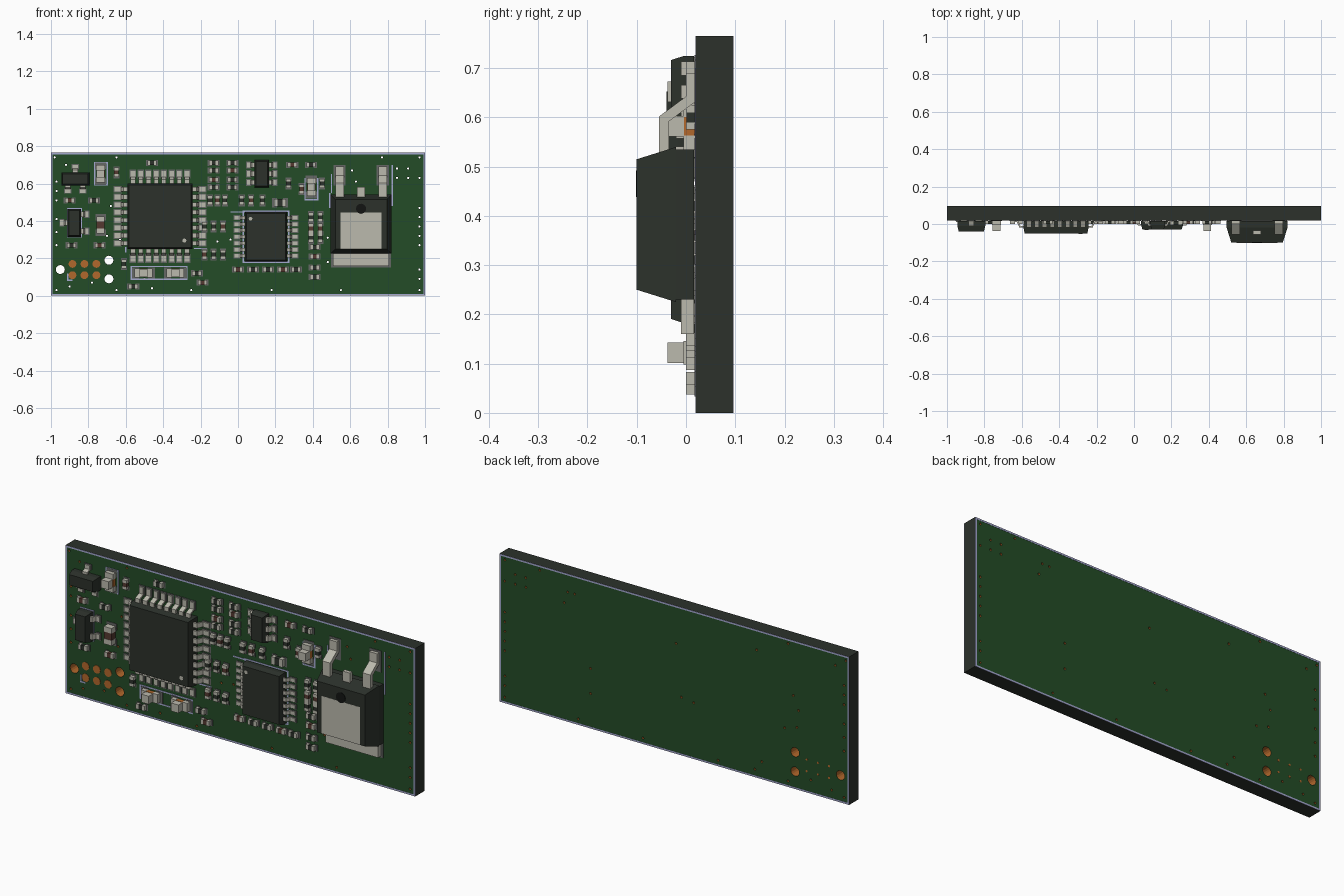
import bpy, bmesh
from math import sin, cos, pi
from mathutils import Vector

default = bpy.data.objects.get("Cube")
if default:
    bpy.data.objects.remove(default)

COLOURS = {
    "board_green": (0.017, 0.072, 0.02),
    "dark_plastic": (0.025, 0.031, 0.024),
    "metal": (0.50, 0.49, 0.42),
    "solder_grey": (0.13, 0.135, 0.13),
    "copper": (0.45, 0.14, 0.025),
    "ceramic_brown": (0.09, 0.04, 0.03),
    "lavender_ink": (0.38, 0.40, 0.64),
    "black": (0.006, 0.007, 0.006),
}
MATS = []
for name, rgb in COLOURS.items():
    m = bpy.data.materials.new(name)
    m.use_nodes = True
    m.diffuse_color = (*rgb, 1)
    m.node_tree.nodes["Principled BSDF"].inputs["Base Color"].default_value = (*rgb, 1)
    MATS.append(m)
GREEN, DARK, METAL, GREY, COPPER, BROWN, INK, BLACK = range(len(MATS))

FACE, THICK, TALL = 0.02, 0.075, 0.765


def at(x, z, h):
    """Point at height h above the front of the board."""
    return Vector((x, FACE - h, z))


class Part:
    """Collects solids into one object."""

    def __init__(self, name):
        self.name, self.bm = name, bmesh.new()

    def loft(self, low, high, mat):
        a = [self.bm.verts.new(p) for p in low]
        b = [self.bm.verts.new(p) for p in high]
        faces = [self.bm.faces.new(a), self.bm.faces.new(b[::-1])]
        for i in range(len(a)):
            j = (i + 1) % len(a)
            faces.append(self.bm.faces.new((a[i], b[i], b[j], a[j])))
        for f in faces:
            f.material_index = mat

    def box(self, x, z, w, d, h0, h1, mat, inset=0):
        def ring(h, s):
            return [at(x + i * (w / 2 - s), z + j * (d / 2 - s), h)
                    for i, j in ((-1, -1), (1, -1), (1, 1), (-1, 1))]
        self.loft(ring(h0, 0), ring(h1, inset), mat)

    def disc(self, x, z, r, h0, h1, mat, sides=16):
        def ring(h):
            return [at(x + r * cos(2 * pi * i / sides), z + r * sin(2 * pi * i / sides), h)
                    for i in range(sides)]
        self.loft(ring(h0), ring(h1), mat)

    def lead(self, x, z, angle, length, height, width, t, bends=(0.3, 0.5), pad=True):
        """Gull-wing pin bent down to a solder pad."""
        d, s = (cos(angle), sin(angle)), (-sin(angle), cos(angle))
        a, b = bends[0] * length, bends[1] * length
        prof = [(-t, height), (a, height), (b, t), (length, t),
                (length, 0), (b - t / 2, 0), (a - t / 2, height - t), (-t, height - t)]

        def side(k):
            return [at(x + u * d[0] + k * s[0], z + u * d[1] + k * s[1], h) for u, h in prof]
        self.loft(side(-width / 2), side(width / 2), METAL)
        if pad:
            u = 0.75 * length
            size = 0.7 * length, 1.4 * width
            w, l = size if abs(d[0]) > 0.5 else size[::-1]
            self.box(x + u * d[0], z + u * d[1], w, l, 0, 0.003, GREY)

    def frame(self, x0, x1, z0, z1, t=0.007, h0=0, h1=0.002):
        cx, cz = (x0 + x1) / 2, (z0 + z1) / 2
        for z in (z0 + t / 2, z1 - t / 2):
            self.box(cx, z, x1 - x0, t, h0, h1, INK)
        for x in (x0 + t / 2, x1 - t / 2):
            self.box(x, cz, t, z1 - z0, h0, h1, INK)

    def chip(self, x, z, w, d, h, bevel=0.008):
        """Plastic package with drafted upper and lower halves."""
        self.box(x, z, w, d, 0.004, h / 2, DARK)
        self.box(x, z, w, d, h / 2, h, DARK, bevel)

    def done(self):
        bmesh.ops.recalc_face_normals(self.bm, faces=self.bm.faces)
        mesh = bpy.data.meshes.new(self.name)
        self.bm.to_mesh(mesh)
        self.bm.free()
        for m in MATS:
            mesh.materials.append(m)
        ob = bpy.data.objects.new(self.name, mesh)
        bpy.context.collection.objects.link(ob)
        return ob


# Board: green faces, dark edges, drilled vias and mounting holes
p = Part("board")
p.box(0, TALL / 2, 2, TALL, -THICK, 0, DARK)
for f in p.bm.faces:
    f.normal_update()
    if abs(f.normal.y) > 0.5:
        f.material_index = GREEN
board = p.done()

drill = Part("drill")
holes = [(-95, 14), (-69, 19), (-69, 9)]
vias = [(-98, 74), (-65, 74), (-92, 70), (77, 74), (57, 67), (61, 67), (63, 61),
        (-97, 3), (-90, 5), (-78, 7), (-65, 3), (-50, 9), (-46, 4), (-25, 3),
        (18, 3), (55, 3), (-68, 48), (-70, 32), (-71, 41), (48, 31), (48, 18),
        (-11, 29), (-4, 30), (-1, 57), (-63, 30), (-47, 66)]
vias += [(97, z) for z in (3, 9, 14, 27, 32, 37, 42, 47, 63, 74)]
vias += [(-97, z) for z in (27, 34, 41, 51, 56, 61)]
vias += [(x, z) for x in (85, 91) for z in (63, 68)]
for spots, r in ((holes, 0.024), (vias, 0.006)):
    for x, z in spots:
        drill.disc(x / 100, z / 100, r, -THICK - 0.02, 0.02, COPPER, 16 if r > 0.01 else 8)
cutter = drill.done()
cutter.hide_render = True
cut = board.modifiers.new("holes", "BOOLEAN")
cut.operation, cut.solver, cut.object = "DIFFERENCE", "EXACT", cutter
bpy.context.view_layer.objects.active = board
bpy.ops.object.modifier_apply(modifier=cut.name)
bpy.data.objects.remove(cutter)

# Printed outlines on both faces
p = Part("printed_lines")
p.frame(-1, 1, 0, TALL, 0.009, 0, 0.001)
p.frame(-1, 1, 0, TALL, 0.009, -THICK - 0.001, -THICK)
p.frame(-0.77, -0.695, 0.59, 0.715)
p.frame(0.355, 0.43, 0.51, 0.63)
p.frame(-0.575, -0.27, 0.085, 0.16)
p.frame(0.025, 0.275, 0.175, 0.455)
p.frame(-0.915, -0.835, 0.31, 0.47)
for x, z, w, d in ((0, 0.448, 0.08, 0.007), (-0.2, 0.253, 0.07, 0.007),
                   (-0.6, 0.245, 0.007, 0.03), (0.825, 0.59, 0.007, 0.22),
                   (0.49, 0.51, 0.007, 0.08), (-0.91, 0.1, 0.007, 0.04),
                   (-0.9, 0.083, 0.03, 0.007), (0.5, 0.6, 0.007, 0.1)):
    p.box(x, z, w, d, 0, 0.002, INK)
p.done()

# Copper programming pads
p = Part("copper_pads")
for i in range(3):
    for z in (0.11, 0.17):
        p.disc(-0.885 + 0.064 * i, z, 0.021, 0, 0.002, COPPER)
        p.disc(-0.885 + 0.064 * i, z, 0.006, -THICK - 0.001, -THICK, COPPER, 8)
for x, z, r in ((-0.69, 0.19, 0.03), (-0.69, 0.09, 0.03), (-0.95, 0.14, 0.03)):
    p.disc(x + 0.012, z, r - 0.012, -THICK - 0.001, -THICK - 0.0005, COPPER) if r < 0 else None
p.done()

# Square processor with eight pins per side
p = Part("processor")
cx, cz, half = -0.417, 0.425, 0.175
p.chip(cx, cz, 2 * half, 2 * half, 0.072)
p.disc(cx + 0.13, cz - 0.13, 0.011, 0.07, 0.073, METAL, 10)
for k in range(4):
    a = k * pi / 2
    for i in range(8):
        s = (i - 3.5) * 0.0413
        p.lead(cx + half * cos(a) - s * sin(a), cz + half * sin(a) + s * cos(a),
               a, 0.068, 0.04, 0.025, 0.01)
p.done()

# Narrow chip with seven pins on two sides
p = Part("driver_chip")
p.chip(0.15, 0.315, 0.225, 0.265, 0.05)
p.disc(0.067, 0.412, 0.01, 0.049, 0.051, METAL, 10)
for i in range(7):
    for a, x in ((0, 0.2625), (pi, 0.0375)):
        p.lead(x, 0.315 + (i - 3) * 0.034, a, 0.055, 0.028, 0.019, 0.008)
p.done()

# Power transistor: body, metal face, solder tab and bent legs
p = Part("power_transistor")
cx, cz = 0.658, 0.3825
p.box(cx, cz, 0.325, 0.305, 0.004, 0.04, DARK)
p.box(cx, cz, 0.325, 0.315, 0.04, 0.12, DARK, 0.025)
p.box(cx, 0.348, 0.22, 0.195, 0.119, 0.121, METAL)
p.disc(cx, 0.465, 0.027, 0.119, 0.122, BLACK, 20)
p.box(cx, 0.2, 0.30, 0.08, 0.004, 0.03, METAL)
p.box(cx, 0.2, 0.32, 0.1, 0, 0.003, GREY)
for x in (-0.115, 0.115):
    p.box(cx + x, 0.645, 0.066, 0.11, 0, 0.003, GREY)
    p.lead(cx + x, 0.52, pi / 2, 0.17, 0.075, 0.045, 0.02, (0.48, 0.72), False)
p.box(cx, 0.545, 0.042, 0.07, 0.055, 0.075, METAL)
p.done()

# Three-pin and six-pin small packages
for name, x, z, w, d, h, pins in (
        ("upper_small_transistor", -0.87, 0.625, 0.15, 0.07, 0.06,
         ((0, 1), (-0.04, -1), (0.04, -1))),
        ("lower_small_transistor", -0.875, 0.39, 0.072, 0.15, 0.06,
         ((0, -1), (-0.045, 1), (0.045, 1))),
        ("regulator_chip", 0.127, 0.652, 0.08, 0.145, 0.05,
         [(s, k) for s in (-0.047, 0, 0.047) for k in (-1, 1)])):
    p = Part(name)
    p.chip(x, z, w, d, h)
    for s, k in pins:
        if w > d:
            p.lead(x + s, z + k * d / 2, k * pi / 2, 0.04, 0.03, 0.028, 0.01)
        else:
            p.lead(x + k * w / 2, z + s, 0 if k > 0 else pi, 0.04, 0.03, 0.028, 0.01)
    p.done()


def two_ended(p, x, z, long, wide, h, core, upright, end=0.3):
    """Chip component: core, two metal caps and solder pads."""
    def block(off, l, w, h0, h1, mat):
        if upright:
            p.box(x, z + off, w, l, h0, h1, mat)
        else:
            p.box(x + off, z, l, w, h0, h1, mat)
    cap = long * end
    block(0, long - 2 * cap, wide * 0.95, 0.003, h * 0.95, core)
    for k in (-1, 1):
        block(k * (long - cap) / 2, cap, wide, 0, h, METAL)
        block(k * long * 0.45, cap * 1.3, wide * 1.25, 0, 0.003, GREY)


# Raised indicator lamps and larger capacitors
p = Part("large_components")
for x, z, upright in ((-0.735, 0.652, True), (0.392, 0.582, True),
                      (-0.505, 0.122, False), (-0.335, 0.122, False)):
    two_ended(p, x, z, 0.095, 0.048, 0.025, COPPER, upright)
    p.box(x, z, 0.042, 0.042, 0.02, 0.058, METAL)
two_ended(p, -0.735, 0.378, 0.09, 0.045, 0.035, BROWN, True)
two_ended(p, 0.225, 0.497, 0.065, 0.04, 0.025, DARK, False)
p.done()

# Small resistors and capacitors, placed in hundredths
p = Part("small_components")
flat = [(-90, 51), (-77, 51), (-89, 27), (-74, 27), (-46, 71), (-56, 5), (29, 70),
        (39, 70), (-22, 12), (-19, 7)]
flat += [(x, z) for x in (-13, -3) for z in (71, 67, 62, 58)]
flat += [(x, 14) for x in (0, 8, 16, 24, 31)]
flat += [(41, z) for z in (26, 21, 15, 10)]
tall = [(-65, 66), (-61, 17), (27, 60), (34, 57), (45, 60)]
tall += [(x, 51) for x in (-15, -11, -7, 2, 7, 13)]
tall += [(x, z) for x in (-18, -13, -8) for z in (37, 22)]
tall += [(x, z) for x in (39, 44) for z in (42, 36, 31)]
for spots, upright in ((flat, False), (tall, True)):
    for i, (x, z) in enumerate(spots):
        two_ended(p, x / 100, z / 100, 0.05, 0.026, 0.02,
                  BROWN if i % 3 == 0 else DARK, upright)
p.done()
